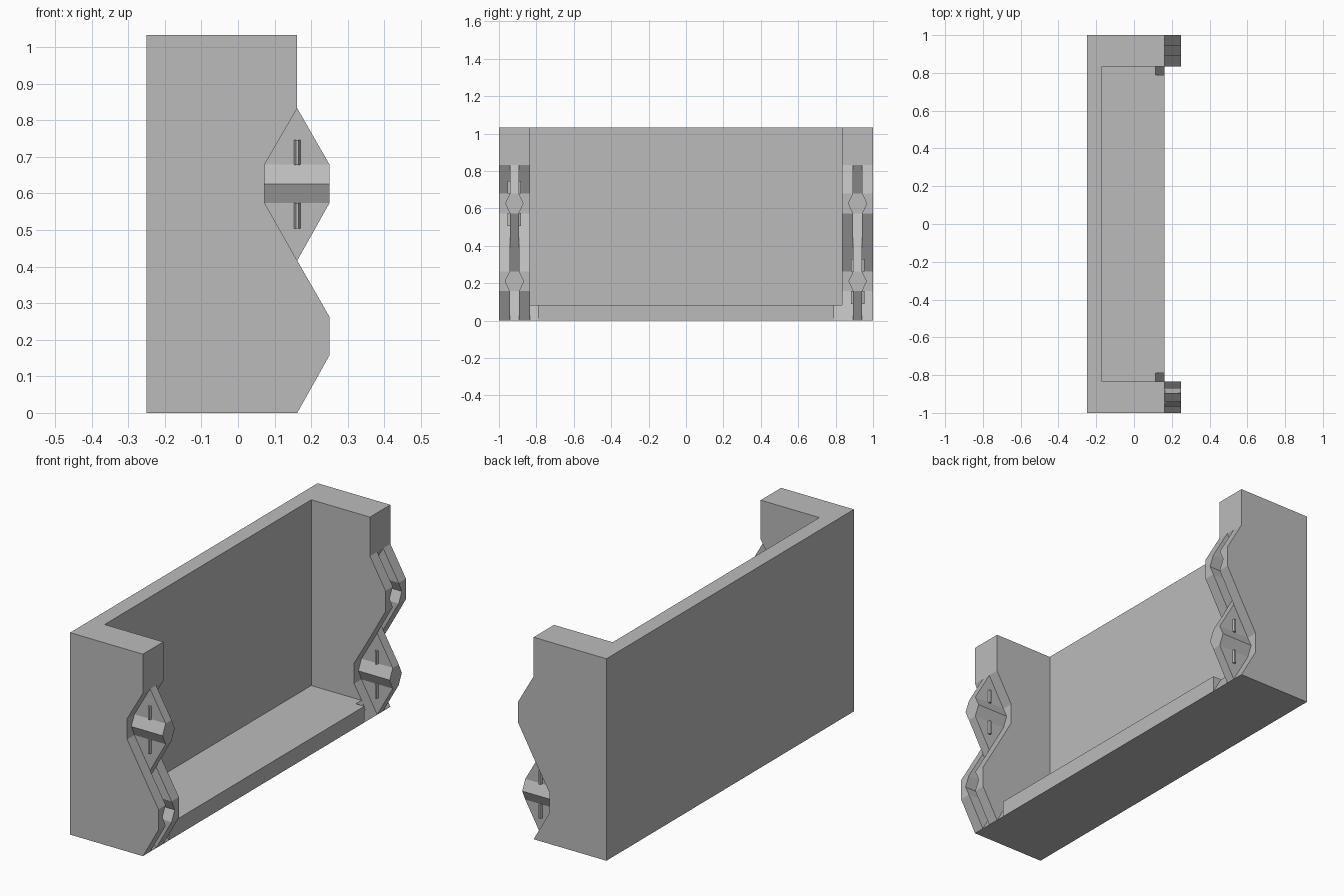
import bpy, bmesh

if "Cube" in bpy.data.objects:
    bpy.data.objects.remove(bpy.data.objects["Cube"])

XI, XF, XO = 0.073, 0.162, 0.25      # notch floor, flat edge, bump tip
H, P = 1.033, 0.4165                 # total height, tooth pitch
T = 0.165                            # end wall thickness
W, WM = 0.024, 0.049                 # tooth half width: plain and at its ridge

mat = bpy.data.materials.new("light grey")
mat.diffuse_color = (0.5, 0.5, 0.5, 1)
mat.use_nodes = True
mat.node_tree.nodes["Principled BSDF"].inputs["Base Color"].default_value = mat.diffuse_color


def make(name, verts, faces):
    me = bpy.data.meshes.new(name)
    me.from_pydata(verts, [], faces)
    bm = bmesh.new()
    bm.from_mesh(me)
    bmesh.ops.remove_doubles(bm, verts=bm.verts, dist=1e-5)
    bmesh.ops.recalc_face_normals(bm, faces=bm.faces)
    bm.to_mesh(me)
    bm.free()
    me.materials.append(mat)
    ob = bpy.data.objects.new(name, me)
    bpy.context.collection.objects.link(ob)
    return ob


def prism(name, outline, y0, y1):
    """Extrude an (x, z) outline along y."""
    n = len(outline)
    verts = [(x, y, z) for y in (y0, y1) for x, z in outline]
    faces = [tuple(range(n)), tuple(range(n, 2 * n))]
    faces += [(i, (i + 1) % n, n + (i + 1) % n, n + i) for i in range(n)]
    return make(name, verts, faces)


def box(name, x0, x1, y0, y1, z0, z1):
    return prism(name, [(x0, z0), (x1, z0), (x1, z1), (x0, z1)], y0, y1)


def loft(name, rings, y):
    """Stack rectangles given as (z, x left, x right, half width)."""
    verts, faces = [], []
    for z, a, b, w in rings:
        verts += [(a, y - w, z), (b, y - w, z), (b, y + w, z), (a, y + w, z)]
    for k in range(len(rings) - 1):
        for i in range(4):
            j = (i + 1) % 4
            faces.append((4 * k + i, 4 * k + j, 4 * k + 4 + j, 4 * k + 4 + i))
    n = len(verts)
    faces += [(3, 2, 1, 0), (n - 4, n - 3, n - 2, n - 1)]
    return make(name, verts, faces)


def cut(ob, cutter):
    m = ob.modifiers.new("cut", "BOOLEAN")
    m.operation, m.solver, m.object = "DIFFERENCE", "EXACT", cutter
    cutter.hide_render = True
    cutter.hide_viewport = True


LEVELS = [0, 0.157, 0.21, 0.263, P]   # heights inside one tooth
HALF = [W, W, WM, W, W]

# back panel and floor
box("back_panel", -0.25, -0.17, -1 + T, 1 - T, 0, H)
floor = box("floor", -0.17, XF, -1 + T, 1 - T, 0, 0.083)

for name, s, bump in (("front", -1, 0), ("rear", 1, 1)):
    yc = s * (1 - T / 2)
    # end wall with one bump and one notch on its edge
    edge = []
    for k in (0, 1):
        x = XO if k == bump else XI
        edge += [(XF, k * P), (x, k * P + 0.157), (x, k * P + 0.263)]
    outline = [(-0.25, 0)] + edge + [(XF, 2 * P), (XF, H), (-0.25, H)]
    wall = prism(name + "_wall", outline, yc - T / 2, yc + T / 2)

    # slot through the bump, shaped to receive a matching tooth
    left = [XF, XI, XI, XI, XF]
    z0 = bump * P
    cut(wall, loft(name + "_slot_cutter",
                   [(z0 + z, a, 0.3, w) for z, a, w in zip(LEVELS, left, HALF)], yc))

    # middle tooth standing out of the notch
    z0 = (1 - bump) * P
    right = [XF, XO, XO, XO, XF]
    loft(name + "_tooth",
         [(z0 + z, 0.05, b, w) for z, b, w in zip(LEVELS, right, HALF)], yc)

    # small snap ribs on both sides of the tooth
    for side in (-1, 1):
        for lo, hi, tag in ((0.088, 0.158, "lower"), (0.262, 0.33, "upper")):
            ya, yb = yc + side * (W - 0.005), yc + side * (W + 0.012)
            verts, m = [], 0.162
            for z in (z0 + lo, z0 + hi):
                verts += [(m - 0.01, ya, z), (m + 0.01, ya, z),
                          (m + 0.004, yb, z), (m - 0.004, yb, z)]
            make(f"{name}_{tag}_rib", verts,
                 [(0, 1, 2, 3), (4, 5, 6, 7), (0, 1, 5, 4), (1, 2, 6, 5),
                  (2, 3, 7, 6), (3, 0, 4, 7)])

    # sloped relief in the floor corner
    cut(floor, prism(name + "_relief_cutter",
                     [(XF, 0), (0.114, 0.083), (0.102, 0.104), (0.3, 0.104), (0.3, 0)],
                     s * 0.79, s * 0.85))
